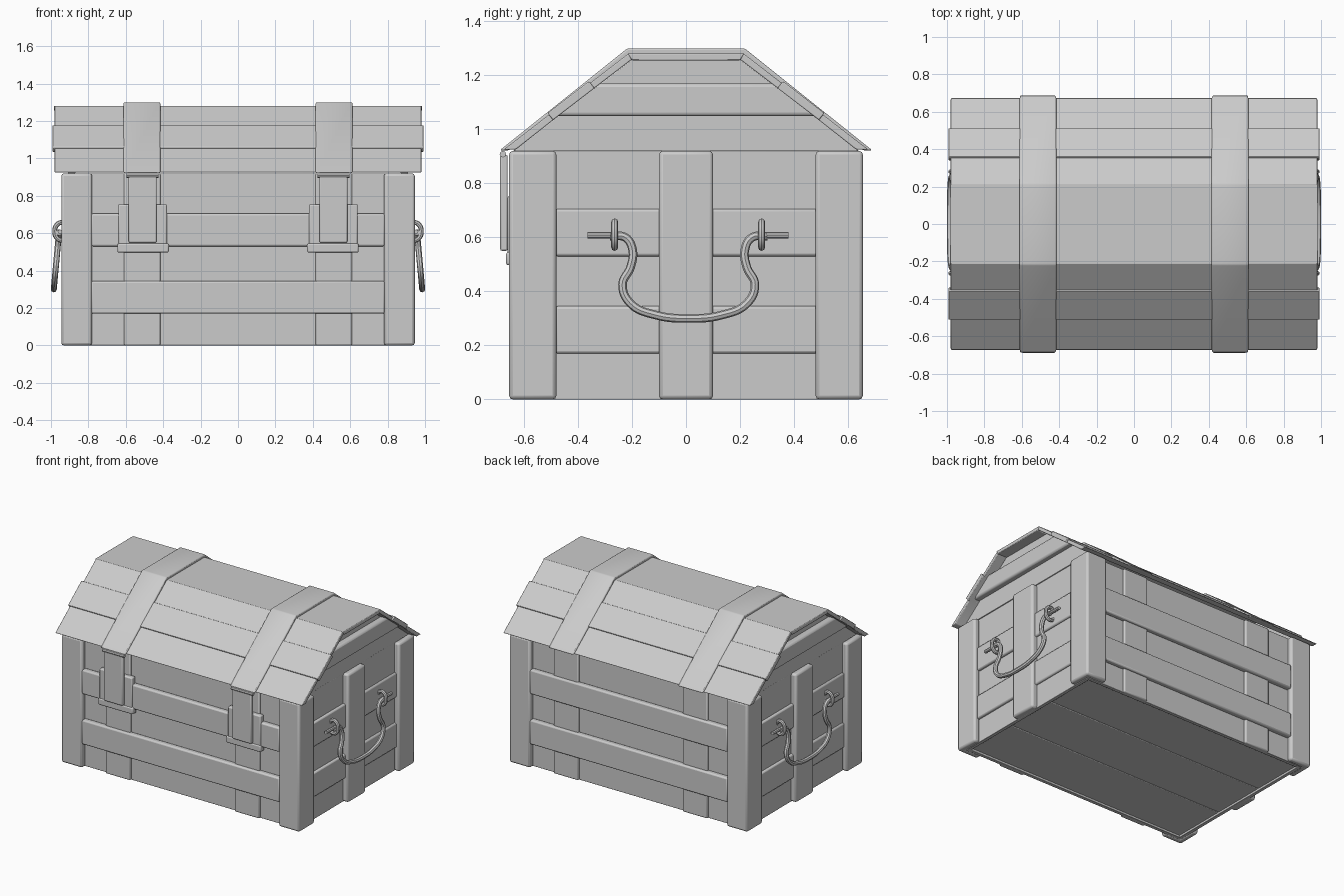
import bpy, bmesh, math
from mathutils import Vector

cube = bpy.data.objects.get("Cube")
if cube:
    bpy.data.objects.remove(cube, do_unlink=True)

mat = bpy.data.materials.new("light grey")
mat.use_nodes = True
GREY = (0.6, 0.6, 0.6, 1)
mat.diffuse_color = GREY
mat.node_tree.nodes["Principled BSDF"].inputs["Base Color"].default_value = GREY


def finish(ob, bevel=0.0):
    ob.data.materials.append(mat)
    if bevel:
        mod = ob.modifiers.new("soft edges", "BEVEL")
        mod.width = bevel
        mod.segments = 2
        mod.limit_method = "ANGLE"
    bpy.ops.object.select_all(action="DESELECT")
    ob.select_set(True)
    bpy.context.view_layer.objects.active = ob
    bpy.ops.object.shade_smooth_by_angle(angle=math.radians(40))
    return ob


def prism(name, outline, axis, lo, hi, bevel=0.008):
    """Extrude a 2D outline: axis 'x' reads (y, z), axis 'z' reads (x, y)."""
    bm = bmesh.new()
    place = (lambda a, b: (lo, a, b)) if axis == "x" else (lambda a, b: (a, b, lo))
    face = bm.faces.new([bm.verts.new(place(a, b)) for a, b in outline])
    out = bmesh.ops.extrude_face_region(bm, geom=[face])
    shift = Vector((hi - lo, 0, 0)) if axis == "x" else Vector((0, 0, hi - lo))
    bmesh.ops.translate(bm, vec=shift, verts=[v for v in out["geom"] if isinstance(v, bmesh.types.BMVert)])
    bmesh.ops.recalc_face_normals(bm, faces=bm.faces)
    me = bpy.data.meshes.new(name)
    bm.to_mesh(me)
    bm.free()
    ob = bpy.data.objects.new(name, me)
    bpy.context.collection.objects.link(ob)
    return finish(ob, bevel)


def box(name, x, y, z, bevel=0.008):
    return prism(name, [(x[0], y[0]), (x[1], y[0]), (x[1], y[1]), (x[0], y[1])], "z", *z, bevel)


def span(s, a, b):
    return sorted((s * a, s * b))


def tube(name, points, radius, cyclic=False):
    cu = bpy.data.curves.new(name, "CURVE")
    cu.dimensions = "3D"
    cu.bevel_depth = radius
    cu.bevel_resolution = 2
    cu.resolution_u = 6
    cu.use_fill_caps = True
    sp = cu.splines.new("BEZIER")
    sp.bezier_points.add(len(points) - 1)
    for bp, p in zip(sp.bezier_points, points):
        bp.co = p
        bp.handle_left_type = bp.handle_right_type = "AUTO"
    sp.use_cyclic_u = cyclic
    ob = bpy.data.objects.new(name, cu)
    bpy.context.collection.objects.link(ob)
    bpy.ops.object.select_all(action="DESELECT")
    ob.select_set(True)
    bpy.context.view_layer.objects.active = ob
    bpy.ops.object.convert(target="MESH")
    return finish(bpy.context.object)


TOP = 0.92
RAILS = {"lower": (0.17, 0.345), "upper": (0.53, 0.705)}
SIDES = {"right": -1, "left": 1}
ENDS = {"front": -1, "back": 1}

# Box: floor planks and the four walls
for i in range(3):
    y = -0.6 + i * 0.4
    box(f"floor_plank_{i + 1}", (-0.89, 0.89), (y, y + 0.4), (0.015, 0.05), 0.006)
for end, t in ENDS.items():
    box(f"{end}_wall", (-0.9, 0.9), span(t, 0.59, 0.615), (0, TOP), 0.003)
for side, s in SIDES.items():
    box(f"{side}_wall", span(s, 0.88, 0.905), (-0.6, 0.6), (0, TOP), 0.003)
box("inner_cover", (-0.89, 0.89), (-0.6, 0.6), (0.88, 0.91), 0)

# Corner posts wrap round the corners
for side, s in SIDES.items():
    for end, t in ENDS.items():
        corner = [(0.945, 0.655), (0.78, 0.655), (0.78, 0.61), (0.9, 0.61), (0.9, 0.48), (0.945, 0.48)]
        prism(f"{end}_{side}_post", [(s * x, t * y) for x, y in corner], "z", 0, TOP, 0.014)

# Rails and upright straps
for end, t in ENDS.items():
    for level, z in RAILS.items():
        box(f"{end}_{level}_rail", (-0.785, 0.785), span(t, 0.61, 0.652), z, 0.01)
    for side, s in SIDES.items():
        box(f"{end}_{side}_upright", span(s, 0.415, 0.61), span(t, 0.6, 0.632), (0, TOP))
for side, s in SIDES.items():
    for level, z in RAILS.items():
        box(f"{side}_{level}_rail", span(s, 0.89, 0.922), (-0.485, 0.49), z, 0.01)
    box(f"{side}_upright", span(s, 0.89, 0.945), (-0.1, 0.1), (0, TOP), 0.014)

# Lid planks follow a sloping profile
EAVE, RIDGE = Vector((0.675, 0.925)), Vector((0.21, 1.283))
NORMAL = Vector((0.61, 0.79))


def slope_plank(name, t, a, b, half, lift):
    lo, hi = EAVE.lerp(RIDGE, a), EAVE.lerp(RIDGE, b)
    pts = [lo + NORMAL * lift, hi + NORMAL * lift, hi - NORMAL * 0.025, lo - NORMAL * 0.025]
    if a == 0:
        pts[3] = lo + Vector((-0.045, 0))
    prism(name, [(t * p.x, p.y) for p in pts], "x", -half, half, 0.004)


for end, t in ENDS.items():
    slope_plank(f"lid_{end}_eave_plank", t, 0, 0.38, 0.98, 0)
    slope_plank(f"lid_{end}_middle_plank", t, 0.36, 0.69, 0.992, 0.008)
    slope_plank(f"lid_{end}_upper_plank", t, 0.68, 1, 0.98, 0)
prism("lid_top_plank", [(-0.215, 1.281), (0.215, 1.281), (0.2, 1.255), (-0.2, 1.255)], "x", -0.985, 0.985, 0.004)

# Lid gable ends
for side, s in SIDES.items():
    prism(f"lid_{side}_gable", [(-0.64, TOP), (0.64, TOP), (0.2, 1.26), (-0.2, 1.26)],
          "x", *span(s, 0.87, 0.91), 0.003)
    prism(f"lid_{side}_gable_plank", [(-0.5, 1.05), (0.5, 1.05), (0.36, 1.17), (-0.36, 1.17)],
          "x", *span(s, 0.9, 0.955), 0.014)

# Metal straps over the lid
arch = [(-0.69, 0.922), (-0.217, 1.3), (0.217, 1.3), (0.69, 0.922),
        (0.655, 0.922), (0.2, 1.27), (-0.2, 1.27), (-0.655, 0.922)]
for side, s in SIDES.items():
    prism(f"lid_{side}_strap", arch, "x", *span(s, 0.415, 0.612), 0.007)

# Front clasps
for side, s in SIDES.items():
    box(f"{side}_clasp_plate", span(s, 0.38, 0.64), (-0.66, -0.62), (0.52, 0.755))
    box(f"{side}_clasp_lip", span(s, 0.37, 0.645), (-0.666, -0.62), (0.497, 0.545))
    box(f"{side}_clasp_hasp", span(s, 0.435, 0.585), (-0.688, -0.66), (0.55, 0.905), 0.007)
    tube(f"{side}_clasp_hinge", [(s * x, -0.678, 0.908) for x in (0.425, 0.51, 0.597)], 0.012)

# End handles: eyelet, pin and hanging loop
half_loop = [(0.29, 0.604), (0.235, 0.6), (0.208, 0.555), (0.215, 0.49), (0.245, 0.425), (0.215, 0.355), (0.12, 0.312)]
for side, s in SIDES.items():
    path = [(-y, z) for y, z in half_loop] + [(0, 0.3)] + half_loop[::-1]
    tube(f"{side}_handle_loop", [(s * (0.957 + 0.055 * (0.605 - z) / 0.6), y + 0.01, z) for y, z in path], 0.016)
    for end, t in ENDS.items():
        y = 0.008 + t * 0.272
        ring = [(s * (0.945 + 0.035 * math.cos(a)), y, 0.61 + 0.047 * math.sin(a))
                for a in [k * math.pi / 4 for k in range(8)]]
        tube(f"{side}_{end}_eyelet", ring, 0.013, True)
        tube(f"{side}_{end}_pin", [(s * 0.952, y + t * d, 0.608) for d in (-0.03, 0.04, 0.1)], 0.012)
